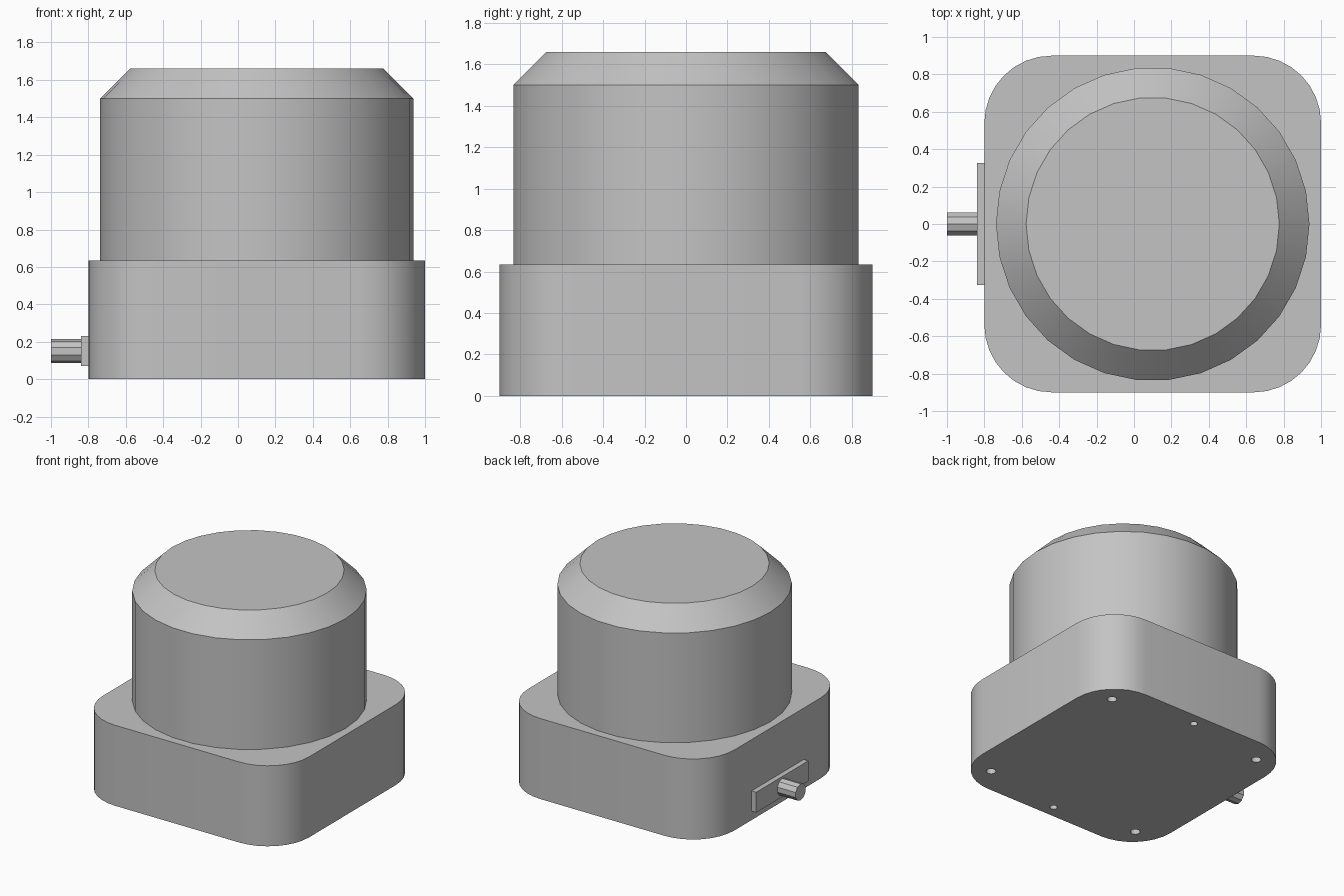
import bpy
import bmesh
from math import cos, sin, pi, radians
from mathutils import Matrix

cube = bpy.data.objects.get("Cube")
if cube:
    bpy.data.objects.remove(cube, do_unlink=True)

CENTRE_X = 0.1

grey = bpy.data.materials.new("light_grey")
grey.use_nodes = True
grey.diffuse_color = (0.55, 0.55, 0.55, 1)
grey.node_tree.nodes["Principled BSDF"].inputs["Base Color"].default_value = grey.diffuse_color


def finish(bm, name):
    bmesh.ops.recalc_face_normals(bm, faces=bm.faces)
    mesh = bpy.data.meshes.new(name)
    bm.to_mesh(mesh)
    bm.free()
    mesh.materials.append(grey)
    obj = bpy.data.objects.new(name, mesh)
    bpy.context.collection.objects.link(obj)
    return obj


def loft(name, rings):
    """Join rings of equal length into a capped solid."""
    bm = bmesh.new()
    loops = [[bm.verts.new(p) for p in ring] for ring in rings]
    for low, high in zip(loops, loops[1:]):
        for i in range(len(low)):
            j = (i + 1) % len(low)
            bm.faces.new((low[i], low[j], high[j], high[i]))
    bm.faces.new(loops[0])
    bm.faces.new(loops[-1])
    return finish(bm, name)


def circle(radius, z, sides):
    return [(CENTRE_X + radius * cos(2 * pi * i / sides),
             radius * sin(2 * pi * i / sides), z) for i in range(sides)]


def rounded_square(half, radius, z, steps=8):
    points = []
    for corner in range(4):
        middle = radians(45 + 90 * corner)
        cx = (half - radius) * (1 if cos(middle) > 0 else -1)
        cy = (half - radius) * (1 if sin(middle) > 0 else -1)
        for i in range(steps + 1):
            a = radians(90 * corner + 90 * i / steps)
            points.append((CENTRE_X + cx + radius * cos(a), cy + radius * sin(a), z))
    return points


def smooth(obj):
    bpy.ops.object.select_all(action="DESELECT")
    obj.select_set(True)
    bpy.context.view_layer.objects.active = obj
    bpy.ops.object.shade_smooth_by_angle(angle=radians(30))


# Rounded base block
base = loft("base", [rounded_square(0.9, 0.36, z) for z in (0, 0.635)])

# Blind mounting holes in the underside: four corners and two mid-sides
bm = bmesh.new()
holes = [(x, y, 0.036) for x in (-0.69, 0.69) for y in (-0.69, 0.69)]
holes += [(0, y, 0.028) for y in (-0.8, 0.8)]
for x, y, r in holes:
    bmesh.ops.create_cone(bm, cap_ends=True, segments=16, radius1=r, radius2=r, depth=0.4,
                          matrix=Matrix.Translation((CENTRE_X + x, y, 0)))
cutter = finish(bm, "hole_cutter")
cutter.hide_render = True
cutter.hide_viewport = True
cut = base.modifiers.new("mounting_holes", "BOOLEAN")
cut.operation = "DIFFERENCE"
cut.solver = "EXACT"
cut.object = cutter

# Bake the cut so the cutter can go
depsgraph = bpy.context.evaluated_depsgraph_get()
cut_mesh = bpy.data.meshes.new_from_object(base.evaluated_get(depsgraph))
base.modifiers.clear()
base.data = cut_mesh
bpy.data.objects.remove(cutter, do_unlink=True)
smooth(base)

# Round housing with a chamfered top
housing = loft("housing", [circle(r, z, 30) for r, z in
                           ((0.838, 0.635), (0.838, 1.5), (0.677, 1.66))])
smooth(housing)

# Thin connector plate on the side of the base
bm = bmesh.new()
bmesh.ops.create_cube(bm, size=1, matrix=Matrix.Translation((-0.815, 0, 0.15))
                      @ Matrix.Diagonal((0.05, 0.65, 0.16, 1)))
finish(bm, "connector_plate")

# Faceted cable stub
bm = bmesh.new()
bmesh.ops.create_cone(bm, cap_ends=True, segments=10, radius1=0.065, radius2=0.065, depth=0.17,
                      matrix=Matrix.Translation((-0.915, 0, 0.15))
                      @ Matrix.Rotation(pi / 2, 4, "Y") @ Matrix.Rotation(pi / 2, 4, "Z"))
finish(bm, "cable_stub")
